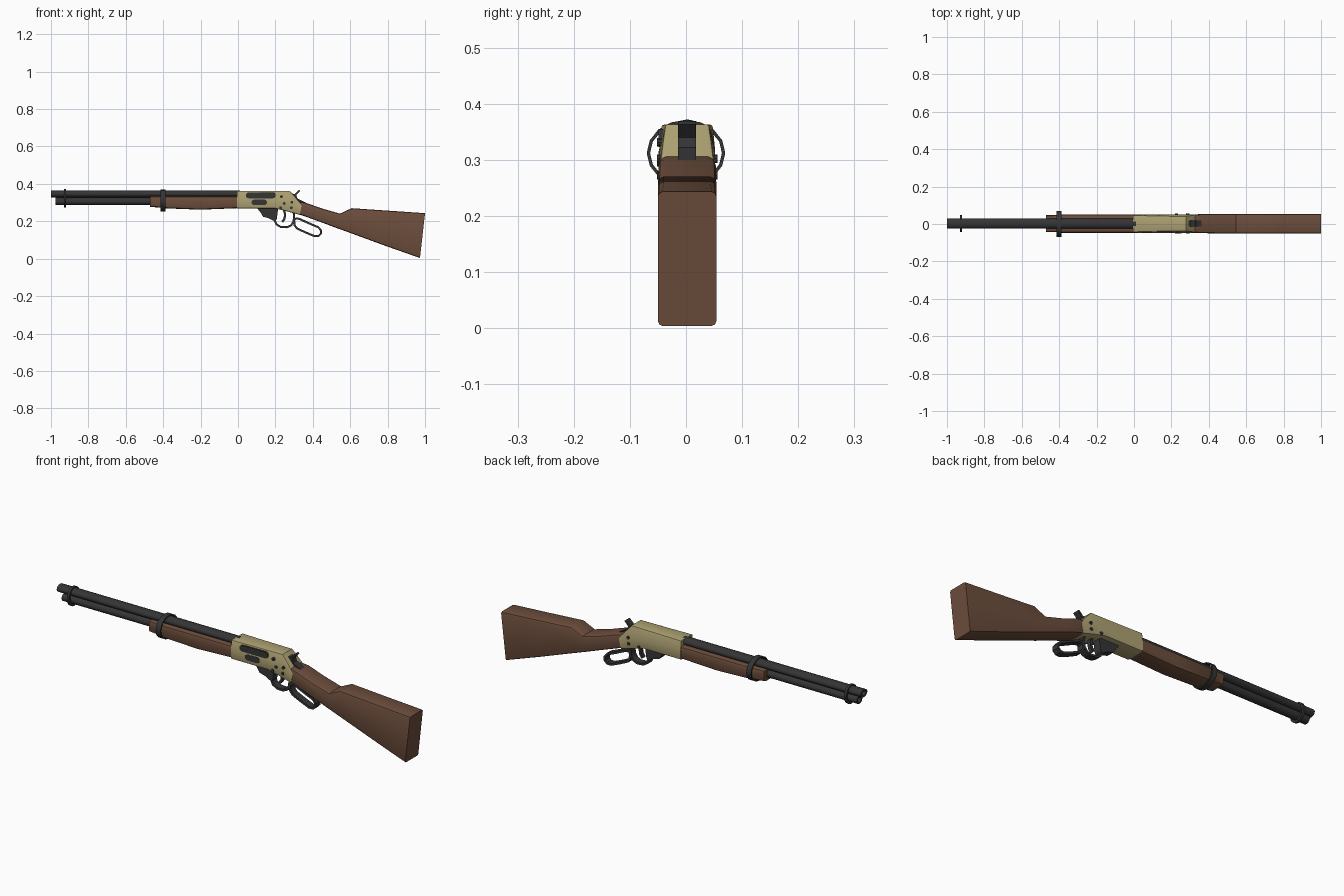
import bpy, bmesh, math
from mathutils import Vector

if "Cube" in bpy.data.objects:
    bpy.data.objects.remove(bpy.data.objects["Cube"])

CY = 0.002  # centre plane of the body


def material(name, color):
    m = bpy.data.materials.new(name)
    m.diffuse_color = (*color, 1)
    m.use_nodes = True
    m.node_tree.nodes["Principled BSDF"].inputs["Base Color"].default_value = m.diffuse_color
    return m


WOOD = material("wood", (0.15, 0.075, 0.045))
BRASS = material("brass", (0.42, 0.36, 0.17))
STEEL = material("steel", (0.035, 0.035, 0.037))


def finish(name, bm, mat, smooth=True):
    bmesh.ops.recalc_face_normals(bm, faces=bm.faces)
    me = bpy.data.meshes.new(name)
    bm.to_mesh(me)
    bm.free()
    ob = bpy.data.objects.new(name, me)
    bpy.context.collection.objects.link(ob)
    me.materials.append(mat)
    if smooth:
        bpy.ops.object.select_all(action='DESELECT')
        ob.select_set(True)
        bpy.context.view_layer.objects.active = ob
        bpy.ops.object.shade_smooth_by_angle(angle=math.radians(35))
    return ob


def skin(bm, rings, closed=False):
    """Bridge vertex rings; cap the ends unless the chain is closed."""
    rows = [[bm.verts.new(p) for p in r] for r in rings]
    n = len(rows[0])
    pairs = list(zip(rows, rows[1:])) + ([(rows[-1], rows[0])] if closed else [])
    for a, b in pairs:
        for i in range(n):
            bm.faces.new((a[i], a[(i + 1) % n], b[(i + 1) % n], b[i]))
    if not closed:
        bm.faces.new(rows[0])
        bm.faces.new(rows[-1])


def loft(name, stations, mat):
    """Stations: x_top, z_top, x_bottom, z_bottom, half width top, half width bottom, chamfer."""
    rings = []
    for xt, zt, xb, zb, ht, hb, c in stations:
        top, bot = Vector((xt, CY, zt)), Vector((xb, CY, zb))
        k = c / (top - bot).length
        half = [(hb - c, 0), (hb - c * .3, k * .3), (hb, k), (hb, .5),
                (ht, 1 - k), (ht - c * .3, 1 - k * .3), (ht - c, 1)]
        ring = half + [(-y, t) for y, t in reversed(half)]
        rings.append([bot.lerp(top, t) + Vector((0, y, 0)) for y, t in ring])
    bm = bmesh.new()
    skin(bm, rings)
    return finish(name, bm, mat)


def plate(name, pts, y0, y1, mat):
    """Extrude an x-z outline from y0 to y1."""
    bm = bmesh.new()
    skin(bm, [[(x, y, z) for x, z in pts] for y in (y0, y1)])
    return finish(name, bm, mat, False)


def oval(x, zc, ry, rz, n, y=CY):
    return [(x, y + ry * math.cos(2 * math.pi * i / n),
             zc + rz * math.sin(2 * math.pi * i / n)) for i in range(n)]


def tube(name, x0, x1, zc, ry, rz):
    """Round bar with a bored front end."""
    bm = bmesh.new()
    skin(bm, [oval(x0 + .06, zc, ry * .6, rz * .6, 16), oval(x0, zc, ry * .6, rz * .6, 16),
              oval(x0, zc, ry, rz, 16), oval(x1, zc, ry, rz, 16)])
    return finish(name, bm, STEEL)


def band(name, x, w, zc, ry, rz, t, y):
    bm = bmesh.new()
    a, b = x - w / 2, x + w / 2
    skin(bm, [oval(a, zc, ry, rz, 16, y), oval(b, zc, ry, rz, 16, y),
              oval(b, zc, ry - t, rz - t, 16, y), oval(a, zc, ry - t, rz - t, 16, y)], True)
    return finish(name, bm, STEEL)


def strap(name, pts, half_w, thick, closed):
    """Flat strip following an x-z path."""
    p = [Vector(q) for q in pts]
    n = len(p)
    rings = []
    for i, q in enumerate(p):
        a = p[i - 1] if closed or i else q
        b = p[(i + 1) % n] if closed or i < n - 1 else q
        d = (b - a).normalized() * thick / 2
        o, s = q + Vector((-d.y, d.x)), q - Vector((-d.y, d.x))
        rings.append([(v.x, CY + y, v.y) for v, y in
                      ((o, -half_w), (o, half_w), (s, half_w), (s, -half_w))])
    bm = bmesh.new()
    skin(bm, rings, closed)
    return finish(name, bm, STEEL)


def capsule(x0, x1, z0, z1):
    r, zc = (z1 - z0) / 2, (z0 + z1) / 2
    return [(cx + r * math.cos(a), zc + r * math.sin(a))
            for cx, s in ((x1 - r, -.5), (x0 + r, .5))
            for a in [math.pi * (s + i / 6) for i in range(7)]]


# Barrel, magazine tube and the two bands
tube("barrel", -1.0, 0.01, 0.346, 0.027, 0.019)
tube("magazine_tube", -0.975, 0.01, 0.306, 0.023, 0.020)
band("front_band", -0.925, 0.012, 0.3235, 0.045, 0.0485, 0.012, CY)
band("forearm_band", -0.40, 0.027, 0.312, 0.070, 0.059, 0.006, 0)

# Wooden forearm
loft("forearm", [(-.47, .334, -.47, .277, .045, .043, .012),
                 (-.415, .334, -.415, .273, .046, .044, .012),
                 (-.41, .334, -.41, .270, .049, .047, .012),
                 (-.20, .334, -.20, .262, .049, .047, .012),
                 (0, .334, 0, .270, .049, .047, .012)], WOOD)

# Brass receiver
loft("receiver", [(-.006, .363, -.006, .268, .046, .050, .006),
                  (.10, .363, .10, .268, .043, .050, .006),
                  (.20, .363, .20, .268, .041, .050, .006),
                  (.277, .363, .255, .255, .040, .050, .006),
                  (.302, .335, .295, .244, .044, .050, .006),
                  (.341, .288, .330, .234, .050, .050, .006)], BRASS)

# Stock with wrist, comb and concave butt
loft("stock", [(.325, .306, .320, .238, .047, .047, .010),
               (.36, .300, .345, .231, .051, .051, .010),
               (.45, .268, .45, .193, .052, .052, .010),
               (.545, .241, .53, .163, .052, .052, .010),
               (.607, .270, .61, .134, .052, .052, .010),
               (.80, .257, .79, .068, .052, .052, .010),
               (.978, .245, .955, .010, .052, .052, .008),
               (1.0, .243, .973, .004, .052, .052, .008)], WOOD)

# Hammer
plate("hammer", [(.275, .31), (.283, .35), (.302, .345), (.325, .368), (.333, .363),
                 (.312, .340), (.318, .322), (.362, .300), (.345, .28)],
      CY - .016, CY + .016, STEEL)

# Lever: front link, trigger guard, finger loop, trigger
plate("lever_link", [(.10, .272), (.215, .272), (.208, .215), (.20, .196), (.185, .205),
                     (.165, .216), (.135, .224), (.118, .250)], CY - .02, CY + .02, STEEL)
strap("trigger_guard", [(.200, .255), (.196, .205), (.206, .183), (.228, .170), (.262, .168),
                        (.283, .177), (.296, .196), (.300, .222), (.298, .245)], .018, .011, False)
strap("finger_loop", [(.300, .205), (.303, .178), (.315, .162), (.36, .141), (.408, .121),
                      (.430, .121), (.443, .134), (.443, .152), (.430, .168), (.38, .189),
                      (.328, .213), (.310, .215)], .018, .011, True)
strap("trigger", [(.245, .265), (.252, .235), (.248, .212), (.236, .196)], .010, .012, False)

# Ports on the front face
for name, x0, x1, z0, z1 in (("ejection_port", .042, .202, .323, .355),
                             ("loading_gate", .072, .155, .286, .316)):
    plate(name, capsule(x0, x1, z0, z1), CY - .051, CY - .03, STEEL)

# Receiver screws on both sides
for i, (x, z) in enumerate(((.232, .331), (.247, .296), (.288, .302), (.285, .272), (.228, .272))):
    r = .008
    pts = [(x + r * math.cos(a * math.pi / 5), z + r * math.sin(a * math.pi / 5)) for a in range(10)]
    plate(f"screw_front_{i}", pts, CY - .054, CY - .03, STEEL)
    if i > 1:
        plate(f"screw_back_{i}", pts, CY + .03, CY + .054, STEEL)
